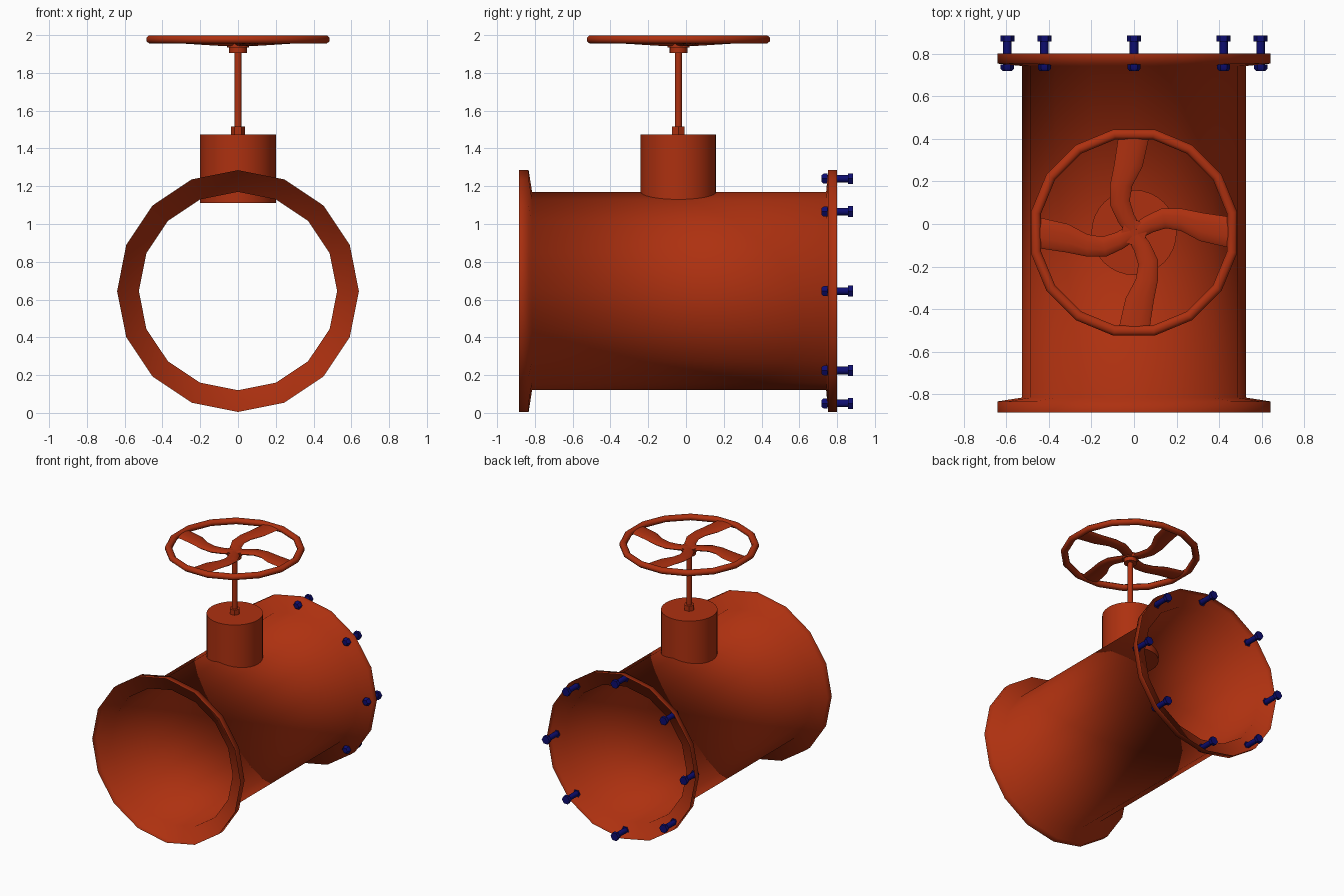
import bpy, bmesh
from math import cos, sin, pi, radians
from mathutils import Vector, Matrix

cube = bpy.data.objects.get("Cube")
if cube:
    bpy.data.objects.remove(cube, do_unlink=True)


def material(name, rgb):
    m = bpy.data.materials.new(name)
    m.use_nodes = True
    m.diffuse_color = (*rgb, 1)
    m.node_tree.nodes["Principled BSDF"].inputs["Base Color"].default_value = (*rgb, 1)
    return m


RUST = material("rust_red", (0.42, 0.03, 0.005))
BLUE = material("dark_blue", (0.004, 0.004, 0.16))
PIPE_Z = 0.645
STEM_Y = -0.04


def loft(name, rings, mat, matrix=Matrix(), caps=True, closed=False, sharp=40):
    """Skin a list of equal-length point rings; sharp=None is smooth throughout."""
    bm = bmesh.new()
    loops = [[bm.verts.new(p) for p in ring] for ring in rings]
    pairs = list(zip(loops, loops[1:]))
    if closed:
        pairs.append((loops[-1], loops[0]))
    for a, b in pairs:
        n = len(a)
        for i in range(n):
            j = (i + 1) % n
            bm.faces.new((a[i], a[j], b[j], b[i]))
    if caps and not closed:
        bm.faces.new(loops[0][::-1])
        bm.faces.new(loops[-1])
    bmesh.ops.recalc_face_normals(bm, faces=bm.faces)
    me = bpy.data.meshes.new(name)
    bm.to_mesh(me)
    bm.free()
    me.materials.append(mat)
    for p in me.polygons:
        p.use_smooth = True
    if sharp:
        me.set_sharp_from_angle(angle=radians(sharp))
    ob = bpy.data.objects.new(name, me)
    ob.matrix_world = matrix
    bpy.context.scene.collection.objects.link(ob)
    return ob


def turned(name, profile, sides, mat, matrix=Matrix(), **kw):
    """Revolve (radius, height) pairs about the local z axis."""
    rings = [[(r * cos(2 * pi * i / sides), r * sin(2 * pi * i / sides), h)
              for i in range(sides)] for r, h in profile]
    return loft(name, rings, mat, matrix, **kw)


# Pipe body: thin open shell with a flared rim at each end, axis along y
along_y = Matrix.Translation((0, 0, PIPE_Z)) @ Matrix.Rotation(-pi / 2, 4, 'X')
turned("pipe_body", [(0.64, -0.885), (0.64, -0.833), (0.525, -0.815),
                     (0.525, 0.742), (0.64, 0.753), (0.64, 0.80)],
       16, RUST, along_y, caps=False, sharp=None)

# Valve neck, gland nut, stem and wheel hub
at_stem = Matrix.Translation((0, STEM_Y, 0))
turned("valve_neck", [(0.2, 1.11), (0.2, 1.475)], 32, RUST, at_stem)
turned("gland_nut", [(0.038, 1.47), (0.038, 1.515)], 6, RUST, at_stem)
turned("valve_stem", [(0.019, 1.47), (0.019, 1.93)], 16, RUST, at_stem)
turned("wheel_hub", [(0.047, 1.905), (0.047, 1.935), (0.059, 1.935), (0.059, 1.965)],
       16, RUST, at_stem)

# Handwheel rim
wheel = Matrix.Translation((0, STEM_Y, 1.977))
rim = []
for i in range(16):
    a = 2 * pi * (i + 0.5) / 16
    rim.append([((0.47 + 0.026 * cos(t)) * cos(a), (0.47 + 0.026 * cos(t)) * sin(a),
                 0.023 * sin(t)) for t in (2 * pi * (k + 0.5) / 8 for k in range(8))])
loft("wheel_rim", rim, RUST, wheel, closed=True, sharp=None)

# Four curved spokes: (upper edge, lower edge, height, half thickness)
stations = [((0.00, 0.04), (0.03, -0.03), -0.024, 0.013),
            ((0.05, 0.075), (0.085, 0.0), -0.021, 0.015),
            ((0.13, 0.113), (0.15, 0.02), -0.016, 0.016),
            ((0.22, 0.113), (0.22, 0.008), -0.011, 0.016),
            ((0.32, 0.093), (0.31, -0.04), -0.006, 0.015),
            ((0.46, 0.072), (0.46, -0.074), -0.001, 0.014)]
sections = []
for upper, lower, z, thick in stations:
    u, v = Vector((*upper, z)), Vector((*lower, z))
    mid, half = (u + v) / 2, (u - v) / 2
    sections.append([mid + half * cos(t) + Vector((0, 0, thick * sin(t)))
                     for t in (2 * pi * k / 10 for k in range(10))])
for n in range(4):
    loft(f"wheel_spoke_{n + 1}", sections, RUST,
         wheel @ Matrix.Rotation(n * pi / 2, 4, 'Z'), sharp=60)

# Eight bolts with nuts around the rear flange
for n in range(8):
    a = n * pi / 4
    place = Matrix.Translation((0.595 * cos(a), 0, 0.595 * sin(a))) @ along_y
    turned(f"bolt_shank_{n + 1}", [(0.02, 0.735), (0.02, 0.865)], 12, BLUE, place)
    turned(f"bolt_head_{n + 1}", [(0.033, 0.858), (0.033, 0.884)], 6, BLUE, place)
    turned(f"bolt_nut_{n + 1}", [(0.021, 0.718), (0.031, 0.729), (0.031, 0.75)],
           6, BLUE, place)
